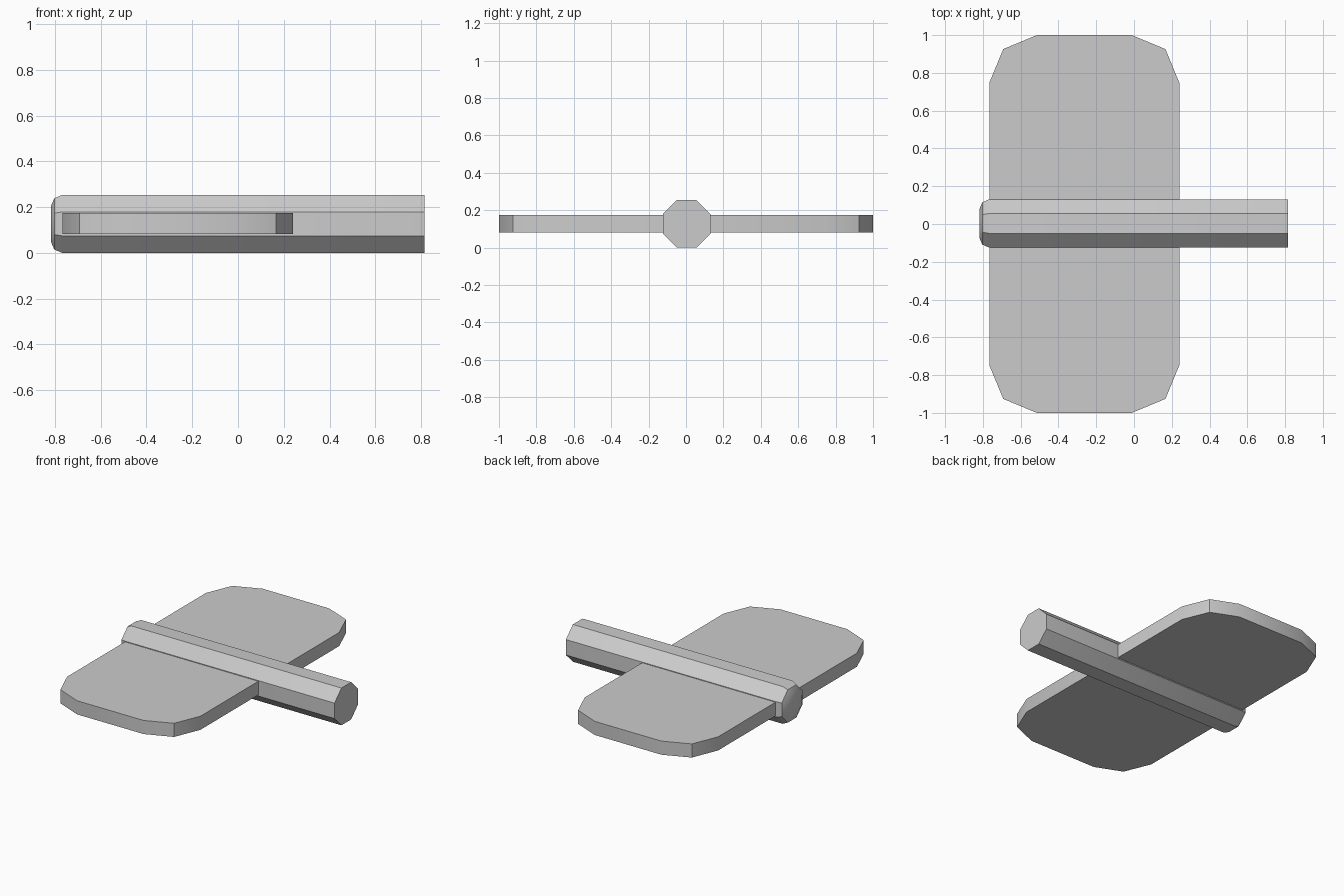
import bpy, bmesh, math
from mathutils import Matrix

cube = bpy.data.objects.get("Cube")
if cube:
    bpy.data.objects.remove(cube, do_unlink=True)

grey = bpy.data.materials.new("light grey")
grey.use_nodes = True
colour = (0.6, 0.6, 0.6, 1)
grey.diffuse_color = colour
grey.node_tree.nodes["Principled BSDF"].inputs["Base Color"].default_value = colour


def loft(name, rings):
    """Skin closed rings of points, cap both ends, smooth the shallow edges."""
    bm = bmesh.new()
    loops = [[bm.verts.new(p) for p in ring] for ring in rings]
    n = len(loops[0])
    for a, b in zip(loops, loops[1:]):
        for i in range(n):
            j = (i + 1) % n
            bm.faces.new((a[i], a[j], b[j], b[i]))
    bm.faces.new(loops[0])
    bm.faces.new(loops[-1])
    bmesh.ops.recalc_face_normals(bm, faces=bm.faces)
    mesh = bpy.data.meshes.new(name)
    bm.to_mesh(mesh)
    bm.free()
    mesh.materials.append(grey)
    obj = bpy.data.objects.new(name, mesh)
    bpy.context.collection.objects.link(obj)
    bpy.ops.object.select_all(action='DESELECT')
    obj.select_set(True)
    bpy.context.view_layer.objects.active = obj
    bpy.ops.object.shade_smooth_by_angle(angle=math.radians(30))
    return obj


# Octagonal body: flat at one end, rounded over at the other
def octagon(x, apothem):
    r = apothem / math.cos(math.pi / 8)
    angles = [(i + 0.5) * math.pi / 4 for i in range(8)]
    return [(x, 0.003 + r * math.cos(a), 0.127 + r * math.sin(a)) for a in angles]


loft("body", [octagon(x, r) for x, r in
              ((0.815, 0.127), (-0.768, 0.127), (-0.803, 0.112), (-0.818, 0.077))])

# Wing plate with rounded corners, running through the body
radius, half_x, half_y, centre_x = 0.252, 0.503, 1.0, -0.263
outline = []
for corner, (sx, sy) in enumerate(((1, 1), (-1, 1), (-1, -1), (1, -1))):
    for step in range(3):
        a = (corner + step / 2) * math.pi / 2
        outline.append((centre_x + sx * (half_x - radius) + radius * math.cos(a),
                        sy * (half_y - radius) + radius * math.sin(a)))
loft("wing", [[(x, y, z) for x, y in outline] for z in (0.082, 0.175)])
